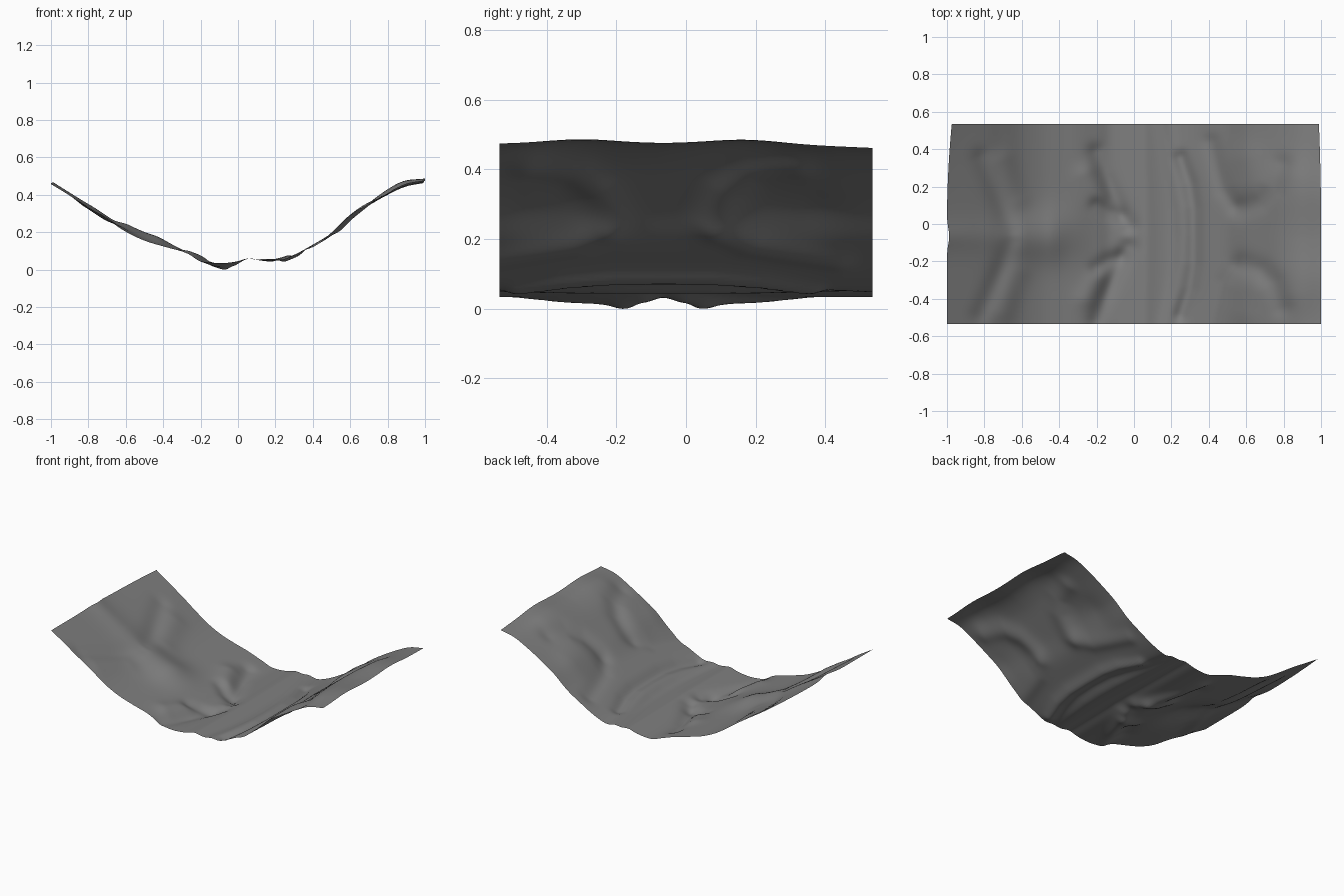
import bpy, bmesh, math
from mathutils import Vector

if "Cube" in bpy.data.objects:
    bpy.data.objects.remove(bpy.data.objects["Cube"])

# sagging centre line (x, z)
PROFILE = [(-1, .46), (-.8, .338), (-.7, .27), (-.6, .205), (-.5, .158), (-.4, .127), (-.3, .1),
           (-.2, .065), (-.12, .038), (0, .044), (.1, .05), (.2, .048), (.3, .082), (.4, .136),
           (.5, .197), (.6, .28), (.7, .348), (.8, .408), (.9, .457), (1, .477)]
MID = -.065

# folds mirrored about y = MID: height, width, path of (x, distance from MID)
FOLDS = [
    (-.013, .05, [(-.82, .42), (-.76, .28), (-.7, .15), (-.66, .03)]),
    (.01, .06, [(-.7, .4), (-.62, .2)]),
    (-.02, .045, [(-.2, .45), (-.16, .33), (-.1, .2), (-.03, .06)]),
    (-.018, .04, [(-.2, .17), (-.14, .13), (-.08, .11)]),
    (.016, .06, [(-.25, .33), (-.2, .22)]),
    (.014, .045, [(.05, .6), (.06, 0)]),
    (.013, .04, [(.15, .6), (.22, .3), (.25, .15), (.26, 0)]),
    (-.018, .035, [(.25, .42), (.3, .28), (.32, .15), (.32, 0)]),
    (-.014, .045, [(.41, .5), (.45, .35), (.48, .25), (.54, .17)]),
    (-.018, .055, [(.79, .38), (.75, .25), (.68, .18), (.57, .14)]),
    (.02, .13, [(.82, .3), (.8, 0)]),
    (.015, .1, [(.6, .4), (.62, .3)]),
    (.046, .13, [(-.58, 0), (-.46, 0)]),
    (.01, .1, [(-1, 0), (-.8, 0)]),
]


def base(x):
    # smooth interpolation through the profile
    p = PROFILE
    for i in range(len(p) - 1):
        if x <= p[i + 1][0] or i == len(p) - 2:
            a, b = p[i], p[i + 1]
            before, after = p[max(i - 1, 0)], p[min(i + 2, len(p) - 1)]
            h = b[0] - a[0]
            t = (x - a[0]) / h
            m0 = (b[1] - before[1]) / (b[0] - before[0]) * h
            m1 = (after[1] - a[1]) / (after[0] - a[0]) * h
            return ((2*t**3 - 3*t*t + 1) * a[1] + (t**3 - 2*t*t + t) * m0
                    + (3*t*t - 2*t**3) * b[1] + (t**3 - t*t) * m1)


def distance(q, path):
    best = 9
    for a, b in zip(path, path[1:]):
        a, b = Vector(a), Vector(b)
        t = max(0, min(1, (q - a).dot(b - a) / (b - a).length_squared))
        best = min(best, (q - a - (b - a) * t).length)
    return best


def height(x, y):
    d = abs(y - MID)
    q = Vector((x, math.sqrt(d * d + .0001)))
    z = base(x)
    for amp, width, path in FOLDS:
        z += amp * math.exp(-(distance(q, path) / width) ** 2)
    # gentle wave and drooping back corner along the right edge
    wave = .01 * math.exp(-((d - .23) / .13) ** 2) - .014 * max(0, y) ** 2 * 3
    return z + wave * max(0, min(1, (x - .6) / .3))


# folded sheet
NX, NY = 150, 76
bm = bmesh.new()
rows = []
for i in range(NX + 1):
    u = -1 + 2 * i / NX
    row = []
    for j in range(NY + 1):
        y = -.535 + 1.07 * j / NY
        # slightly bowed short edges
        pull = max(0, y) ** 2 * (.09 if u < 0 else .04) + .012 * math.exp(-((y - MID) / .06) ** 2) * (u < 0)
        x = u * (1 - pull * abs(u) ** 3)
        row.append(bm.verts.new((x, y, height(u, y))))
    rows.append(row)
for i in range(NX):
    for j in range(NY):
        bm.faces.new((rows[i][j], rows[i+1][j], rows[i+1][j+1], rows[i][j+1]))
low = min(v.co.z for v in bm.verts)
for v in bm.verts:
    v.co.z -= low
mesh = bpy.data.meshes.new("folded_sheet")
bm.to_mesh(mesh)
bm.free()
mesh.shade_smooth()
sheet = bpy.data.objects.new("folded_sheet", mesh)
bpy.context.collection.objects.link(sheet)

# dark grey
grey = bpy.data.materials.new("dark_grey")
grey.diffuse_color = (.21, .21, .21, 1)
grey.use_nodes = True
grey.node_tree.nodes["Principled BSDF"].inputs["Base Color"].default_value = grey.diffuse_color
mesh.materials.append(grey)
